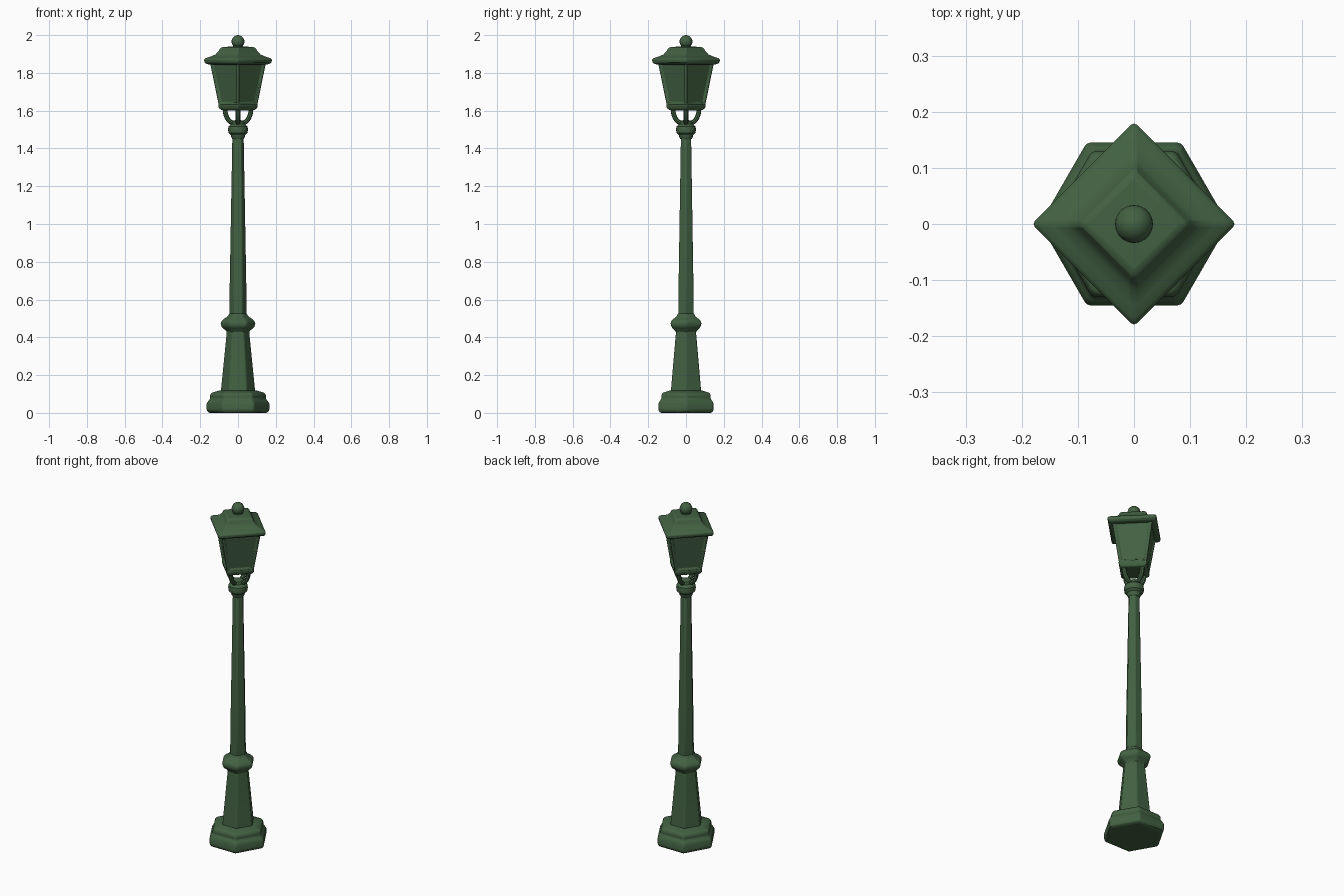
import bpy, bmesh, math

if "Cube" in bpy.data.objects:
    bpy.data.objects.remove(bpy.data.objects["Cube"])

green = bpy.data.materials.new("green_paint")
green.diffuse_color = (0.055, 0.12, 0.055, 1)
green.use_nodes = True
green.node_tree.nodes["Principled BSDF"].inputs["Base Color"].default_value = green.diffuse_color


def finish(ob, bevel=0.0, angle=35):
    ob.data.materials.append(green)
    if bevel:
        m = ob.modifiers.new("soft_edges", 'BEVEL')
        m.width, m.segments, m.angle_limit = bevel, 2, math.radians(32)
    bpy.ops.object.select_all(action='DESELECT')
    ob.select_set(True)
    bpy.context.view_layer.objects.active = ob
    bpy.ops.object.shade_smooth_by_angle(angle=math.radians(angle))
    return ob


def lathe(name, sides, profile, bevel=0.0, panel=None):
    """Stack of regular polygons (radius, z); first corner on +x."""
    bm = bmesh.new()
    rings = [[bm.verts.new((r * math.cos(2 * math.pi * i / sides),
                            r * math.sin(2 * math.pi * i / sides), z))
              for i in range(sides)] for r, z in profile]
    walls = []
    for a, b in zip(rings, rings[1:]):
        for i in range(sides):
            j = (i + 1) % sides
            walls.append(bm.faces.new((a[i], a[j], b[j], b[i])))
    bm.faces.new(rings[0][::-1])
    bm.faces.new(rings[-1])
    bm.normal_update()
    if panel:
        bmesh.ops.inset_individual(bm, faces=walls, thickness=panel[0], use_even_offset=True)
        bmesh.ops.inset_individual(bm, faces=walls, thickness=0.003, depth=-panel[1],
                                   use_even_offset=True)
    me = bpy.data.meshes.new(name)
    bm.to_mesh(me)
    bm.free()
    ob = bpy.data.objects.new(name, me)
    bpy.context.collection.objects.link(ob)
    return finish(ob, bevel)


# Hexagonal stepped foot and tapered lower column
lathe("foot", 6, [(.157, 0), (.168, .012), (.168, .05), (.158, .066), (.15, .072),
                  (.15, .098), (.142, .106), (.10, .118)], .008)
lathe("lower_column", 6, [(.094, .10), (.09, .14), (.062, .42), (.06, .45)], .006)

# Swollen hexagonal ring and tapered shaft
lathe("column_ring", 6, [(.058, .42), (.066, .435), (.09, .455), (.094, .475),
                         (.088, .49), (.058, .51), (.046, .53)], .008)
lathe("shaft", 6, [(.047, .50), (.045, .70), (.031, 1.47)], .005)

# Round neck collar
lathe("neck_collar", 20, [(.03, 1.45), (.036, 1.462), (.038, 1.472), (.05, 1.483), (.053, 1.5),
                          (.05, 1.517), (.034, 1.53), (.03, 1.545), (.015, 1.55)])

# Four curved arms carrying the lantern, one under each corner
for i in range(4):
    a = i * math.pi / 2
    cu = bpy.data.curves.new("lantern_arm", 'CURVE')
    cu.dimensions, cu.bevel_depth, cu.bevel_resolution = '3D', .0125, 2
    cu.resolution_u, cu.use_fill_caps = 5, True
    pts = [(.018, 1.53), (.045, 1.545), (.062, 1.572), (.07, 1.615)]
    sp = cu.splines.new('BEZIER')
    sp.bezier_points.add(len(pts) - 1)
    for p, (r, z) in zip(sp.bezier_points, pts):
        p.co = (r * math.cos(a), r * math.sin(a), z)
        p.handle_left_type = p.handle_right_type = 'AUTO'
    ob = bpy.data.objects.new("lantern_arm", cu)
    bpy.context.collection.objects.link(ob)
    bpy.ops.object.select_all(action='DESELECT')
    ob.select_set(True)
    bpy.context.view_layer.objects.active = ob
    bpy.ops.object.convert(target='MESH')
    finish(bpy.context.view_layer.objects.active)

# Square lantern: floor rim, panelled body, roof
lathe("lantern_floor", 4, [(.088, 1.602), (.103, 1.614), (.107, 1.63), (.10, 1.636)], .005)
lathe("lantern_body", 4, [(.103, 1.625), (.151, 1.86)], .005, panel=(.014, .009))
lathe("lantern_roof", 4, [(.155, 1.845), (.175, 1.849), (.184, 1.862), (.18, 1.877),
                          (.15, 1.886), (.122, 1.898), (.106, 1.915), (.10, 1.928),
                          (.09, 1.936), (.03, 1.94)], .01)

# Finial ball on a short stem
lathe("finial_stem", 16, [(.03, 1.932), (.024, 1.945), (.022, 1.96)])
bpy.ops.mesh.primitive_uv_sphere_add(segments=20, ring_count=12, radius=.034, location=(0, 0, 1.966))
ball = bpy.context.object
ball.name = "finial_ball"
finish(ball)
